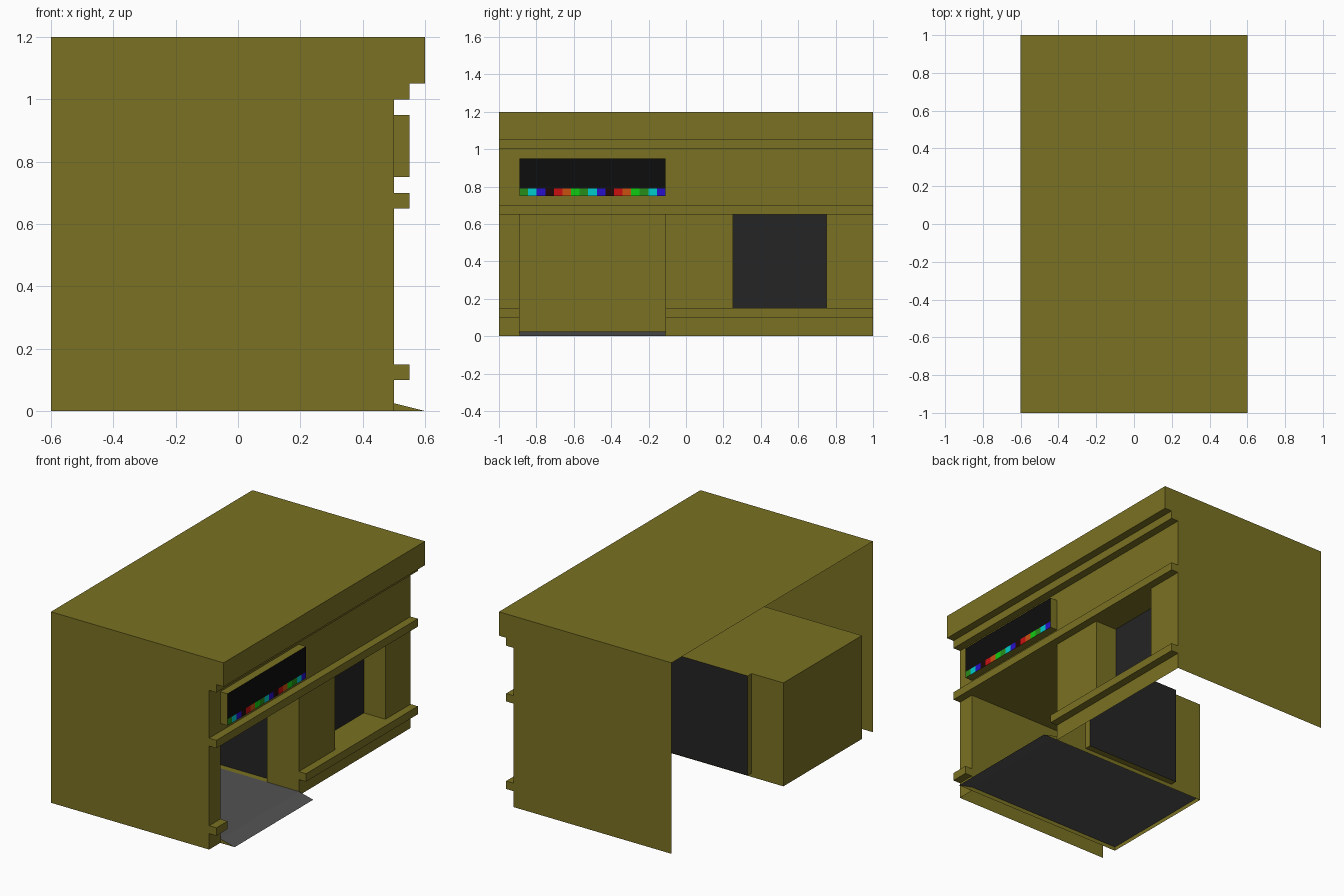
import bpy

if "Cube" in bpy.data.objects:
    bpy.data.objects.remove(bpy.data.objects["Cube"])


def material(name, r, g, b):
    m = bpy.data.materials.new(name)
    m.diffuse_color = (r, g, b, 1)
    m.use_nodes = True
    m.node_tree.nodes["Principled BSDF"].inputs["Base Color"].default_value = m.diffuse_color
    return m


OLIVE = material("olive", 0.195, 0.165, 0.016)
FLOOR = material("floor_grey", 0.085, 0.085, 0.085)
DARK = material("dark_glass", 0.018, 0.018, 0.018)
BLACK = material("black", 0.004, 0.004, 0.004)


def sheets(name, polys, mat=OLIVE):
    """One object from flat polygons given by their corners."""
    verts, faces = [], []
    for p in polys:
        faces.append(range(len(verts), len(verts) + len(p)))
        verts += p
    me = bpy.data.meshes.new(name)
    me.from_pydata(verts, [], [list(f) for f in faces])
    me.materials.append(mat)
    ob = bpy.data.objects.new(name, me)
    bpy.context.collection.objects.link(ob)
    return ob


def sweep(profile, y0, y1):
    """Sweep an (x, z) profile along y; a rising profile faces +x."""
    return [[(a, y0, b), (a, y1, b), (c, y1, d), (c, y0, d)]
            for (a, b), (c, d) in zip(profile, profile[1:])]


def cap(profile, y, facing):
    """Flat (x, z) polygon at y; profile runs anticlockwise seen from -y."""
    p = [(x, y, z) for x, z in profile]
    return [p if facing < 0 else p[::-1]]


def rect(x0, x1, z0, z1):
    return [(x0, z0), (x1, z0), (x1, z1), (x0, z1)]


BACK, WALL, TRIM, EAVE = -0.6, 0.5, 0.55, 0.6
D0, D1 = -0.89, -0.11          # doorway
W0, W1 = 0.25, 0.75            # window
F, H = 0.025, 0.65             # floor level, opening height

plinth = [(WALL, 0), (WALL, 0.1), (TRIM, 0.1), (TRIM, 0.15), (WALL, 0.15)]
pier = plinth + [(WALL, H)]
upper = [(WALL, H), (TRIM, H), (TRIM, 0.7), (WALL, 0.7), (WALL, 1.0),
         (TRIM, 1.0), (TRIM, 1.05), (EAVE, 1.05), (EAVE, 1.2)]

# Facade with skirting, band and cornice
facade = sweep(upper, -1, 1) + sweep(plinth, W0, W1)
for a, b in ((-1, D0), (D1, W0), (W1, 1)):
    facade += sweep(pier, a, b)
for y, s in ((D0, 1), (D1, -1)):
    facade += cap(rect(WALL, TRIM, 0.1, 0.15), y, s)
sheets("facade", facade)

# Roof and end walls; the rear and underside are open
sheets("roof", sweep([(EAVE, 1.2), (BACK, 1.2)], -1, 1))
outline = [(BACK, 0)] + pier + upper[1:] + [(BACK, 1.2)]
for y, n in ((-1, "near_end_wall"), (1, "far_end_wall")):
    sheets(n, cap(outline, y, y))

# Window recess and glass
G = 0.35
sheets("window_recess",
       sweep([(WALL, 0.15), (G, 0.15)], W0, W1) + sweep([(G, H), (WALL, H)], W0, W1)
       + cap(rect(G, WALL, 0.15, H), W0, 1) + cap(rect(G, WALL, 0.15, H), W1, -1))
sheets("window_glass", sweep([(G, 0.15), (G, H)], W0, W1), DARK)

# Entrance room, with an alcove in its far side
A0, A1, AY = -0.38, 0.28, -0.07
room = sweep([(BACK, 0), (BACK, H), (WALL, H)], D0, D1)
room += cap(rect(BACK, WALL, 0, H), D0, 1)
for a, b, top in ((BACK, A0, H), (A1, WALL, H), (A0, A1, F)):
    room += cap(rect(a, b, 0, top), D1, -1)
room += sweep([(A1, F), (A0, F)], D1, AY) + sweep([(A0, H), (A1, H)], D1, AY)
room += sweep([(A0, F), (A0, H)], D1, AY) + sweep([(A1, H), (A1, F)], D1, AY)
sheets("entrance_room", room)
sheets("alcove_door", cap(rect(A0, A1, F, H), AY, -1), DARK)

# Floor with entrance ramp
sheets("floor_ramp", sweep([(EAVE, 0), (WALL, F), (BACK, F)], D0, D1), FLOOR)
wedge = [(WALL, 0), (EAVE, 0), (WALL, F)]
sheets("ramp_sides", cap(wedge, D0, -1) + cap(wedge, D1, 1))

# Sign box: olive case, black face, row of coloured lights
S0, S1, L = 0.75, 0.95, 0.79
sheets("sign_case",
       sweep([(WALL, S0), (TRIM, S0)], D0, D1) + sweep([(TRIM, S1), (WALL, S1)], D0, D1)
       + cap(rect(WALL, TRIM, S0, S1), D0, -1) + cap(rect(WALL, TRIM, S0, S1), D1, 1))
sheets("sign_face", sweep([(TRIM, L), (TRIM, S1)], D0, D1), BLACK)
lights = [material("light_green", 0.02, 0.27, 0.01), material("light_cyan", 0, 0.6, 0.6),
          material("light_blue", 0.02, 0.005, 0.6), material("light_off", 0.015, 0.002, 0.002),
          material("light_red", 0.6, 0.005, 0.005), material("light_orange", 0.6, 0.08, 0.005),
          material("light_lime", 0.005, 0.6, 0.005)]
order = [0, 1, 2, 3, 4, 5, 6]
seq = [0, 1, 2] + [3, 4, 5, 6, 0, 1, 2] * 2
step = (D1 - D0) / len(seq)
for i, k in enumerate(seq):
    y = D0 + i * step
    sheets(f"sign_light_{i + 1}", sweep([(TRIM, S0), (TRIM, L)], y, y + step), lights[k])
